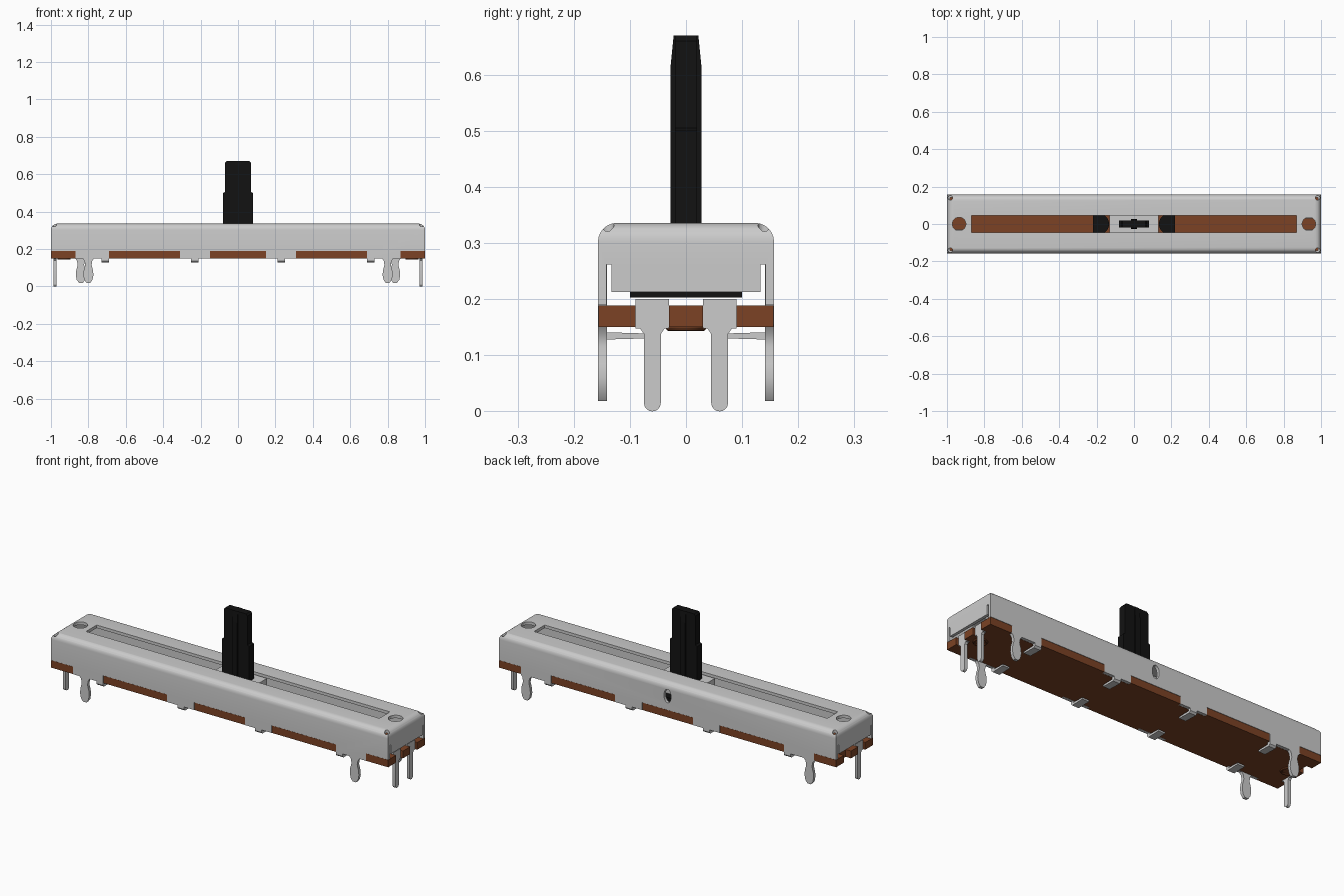
import bpy, bmesh
from math import pi, sin, cos, radians

if "Cube" in bpy.data.objects:
    bpy.data.objects.remove(bpy.data.objects["Cube"])


def material(name, rgb):
    m = bpy.data.materials.new(name)
    m.diffuse_color = (*rgb, 1)
    m.use_nodes = True
    m.node_tree.nodes["Principled BSDF"].inputs["Base Color"].default_value = m.diffuse_color
    return m


BROWN = material("brown_laminate", (0.2, 0.055, 0.018))
BLACK = material("black_plastic", (0.006, 0.006, 0.006))
PALE = material("pale_plastic", (0.85, 0.85, 0.85))


def finish(name, bm, mat=None):
    bmesh.ops.recalc_face_normals(bm, faces=bm.faces)
    me = bpy.data.meshes.new(name)
    bm.to_mesh(me)
    bm.free()
    ob = bpy.data.objects.new(name, me)
    bpy.context.collection.objects.link(ob)
    if mat:
        me.materials.append(mat)
    return ob


def prism(name, pts, axis, lo, hi, mat=None):
    """Extrude a 2D outline along an axis between lo and hi."""
    place = {"x": lambda a, b, d: (d, a, b),
             "y": lambda a, b, d: (a, d, b),
             "z": lambda a, b, d: (a, b, d)}[axis]
    bm = bmesh.new()
    f = bm.faces.new([bm.verts.new(place(a, b, lo)) for a, b in pts])
    ext = bmesh.ops.extrude_face_region(bm, geom=[f])["geom"]
    step = place(0, 0, hi - lo)
    bmesh.ops.translate(bm, vec=step, verts=[v for v in ext if isinstance(v, bmesh.types.BMVert)])
    return finish(name, bm, mat)


def box(name, x0, x1, y0, y1, z0, z1, mat=None):
    return prism(name, [(x0, y0), (x1, y0), (x1, y1), (x0, y1)], "z", z0, z1, mat)


def oval(cx, cy, rx, ry, n=24):
    return [(cx + rx * cos(2 * pi * i / n), cy + ry * sin(2 * pi * i / n)) for i in range(n)]


def apply_mod(ob, kind, **settings):
    m = ob.modifiers.new(kind.lower(), kind)
    for k, v in settings.items():
        setattr(m, k, v)
    bpy.context.view_layer.objects.active = ob
    bpy.ops.object.modifier_apply(modifier=m.name)


def cut(ob, cutter):
    cutter.hide_render = True
    apply_mod(ob, "BOOLEAN", object=cutter, operation="DIFFERENCE", solver="EXACT")
    bpy.data.objects.remove(cutter)


# Folded sheet metal cover: rounded top, open underneath
bm = bmesh.new()
bmesh.ops.create_cube(bm, size=1)
for v in bm.verts:
    v.co = (v.co.x * 2, v.co.y * 0.314, 0.336 if v.co.z > 0 else 0.15)
bm.faces.ensure_lookup_table()
bmesh.ops.delete(bm, geom=[f for f in bm.faces if f.normal.z < -0.5], context="FACES_ONLY")
top = [e for e in bm.edges if all(v.co.z > 0.3 for v in e.verts)]
bmesh.ops.bevel(bm, geom=top, offset=0.034, segments=6, profile=0.5, affect="EDGES")
cover = finish("metal_cover", bm)
# make sure the shell normals point outward before thickening
if max(cover.data.polygons, key=lambda p: p.center.z).normal.z < 0:
    cover.data.flip_normals()
apply_mod(cover, "SOLIDIFY", thickness=0.016, offset=-1, use_even_offset=True)

# Slot, round end holes, rear window
cut(cover, box("slot_cutter", -0.87, 0.87, -0.045, 0.045, 0.3, 0.4))
cut(cover, prism("window_cutter", oval(0, 0.265, 0.021, 0.036), "y", 0.1, 0.2))
for s in (-1, 1):
    cut(cover, prism("hole_cutter", oval(s * 0.935, 0, 0.036, 0.036), "z", 0.3, 0.4))
# Lower edge notches exposing the board, raised end flaps, corner slits
for a, b in ((-1.1, -0.87), (-0.69, -0.31), (-0.15, 0.15), (0.31, 0.69), (0.87, 1.1)):
    cut(cover, box("notch_cutter", a, b, -0.3, 0.3, 0.1, 0.19))
for s in (-1, 1):
    xs = sorted((s * 0.975, s * 1.1))
    cut(cover, box("flap_cutter", *xs, -0.134, 0.134, 0.1, 0.213))
    for t in (-1, 1):
        ys = sorted((t * 0.133, t * 0.1415))
        cut(cover, box("slit_cutter", *xs, *ys, 0.1, 0.262))
        cut(cover, prism("corner_cutter", oval(s * 0.982, t * 0.14, 0.012, 0.012, 16), "z", 0.29, 0.4))

# Laminate board with stepped edge and terminal notches
q = [(1, 0.03), (0.968, 0.03), (0.968, 0.09), (1, 0.09), (1, 0.156), (0.87, 0.156), (0.87, 0.14),
     (0.69, 0.14), (0.69, 0.156), (0.31, 0.156), (0.31, 0.14), (0.15, 0.14), (0.15, 0.156)]
half = q + [(-x, y) for x, y in reversed(q)]
board = prism("circuit_board", half + [(-x, -y) for x, y in half], "z", 0.15, 0.189, BROWN)

# Pressed eyelets under the board
for s in (-1, 1):
    bpy.ops.mesh.primitive_torus_add(major_radius=0.03, minor_radius=0.006, major_segments=24,
                                     minor_segments=8, location=(s * 0.93, 0, 0.149))
    bpy.context.object.name = "board_eyelet"
    bpy.context.object.data.materials.append(BROWN)

# Solder terminals: two on one end, one on the other
tip = [(0.015 * cos(a), 0.015 + 0.015 * sin(a)) for a in (radians(180 + 22.5 * i) for i in range(9))]
blade = [(-0.03, 0.2), (-0.03, 0.148), (-0.022, 0.148), (-0.015, 0.138)] + tip + \
        [(0.015, 0.138), (0.022, 0.148), (0.03, 0.148), (0.03, 0.2)]
for s, yc in ((1, -0.06), (1, 0.06), (-1, -0.06)):
    lo, hi = sorted((s * 0.97, s * 0.986))
    prism("terminal_leg", [(yc + y, z) for y, z in blade], "x", lo, hi)
    lo, hi = sorted((s * 0.87, s * 0.975))
    box("terminal_pad", lo, hi, yc - 0.03, yc + 0.03, 0.189, 0.2)

# Snap-in mounting legs and bent clamp tabs along both long sides
edge = [(0.035, 0.155), (0.021, 0.138), (0.017, 0.115), (0.025, 0.085), (0.027, 0.06),
        (0.022, 0.035), (0.01, 0.019)]
snap = edge + [(-x, z) for x, z in reversed(edge)]
for t in (-1, 1):
    ys = sorted((t * 0.141, t * 0.157))
    for s in (-1, 1):
        xc = s * (0.80 if t < 0 else 0.84)
        prism("snap_leg", [(xc + x, z) for x, z in snap], "y", *ys)
        for xm in (0.23, 0.71):
            tab = [(t * 0.157, 0.155), (t * 0.157, 0.137), (t * 0.148, 0.128), (t * 0.075, 0.13),
                   (t * 0.075, 0.139), (t * 0.141, 0.141), (t * 0.141, 0.155)]
            prism("clamp_tab", tab, "x", s * xm - 0.02, s * xm + 0.02)

# Sliding carriage inside the cover
box("carriage_base", -0.13, 0.13, -0.1, 0.1, 0.203, 0.225, BLACK)
box("carriage_block", -0.13, 0.13, -0.06, 0.06, 0.225, 0.312, PALE)
for s in (-1, 1):
    pad = [(s * 0.22, -0.1), (s * 0.22, 0.1)] + \
          [(s * (0.175 - 0.042 * sin(a)), 0.05 * cos(a)) for a in (pi * i / 12 for i in range(13))]
    prism("wiper_pad", pad, "z", 0.203, 0.23, BLACK)

# Lever: slab with narrower upper part, plus a central rib tapering at the top
slab = [(0.08, 0.22), (0.08, 0.5), (0.07, 0.505), (0.07, 0.66), (0.062, 0.67)]
prism("lever_slab", slab + [(-x, z) for x, z in reversed(slab)], "y", -0.02, 0.02, BLACK)
rib = [(0.028, 0.22), (0.028, 0.61), (0.022, 0.67)]
prism("lever_rib", rib + [(-y, z) for y, z in reversed(rib)], "x", -0.015, 0.015, BLACK)

# Smooth the bends, keep the folds sharp
bpy.ops.object.select_all(action="SELECT")
bpy.context.view_layer.objects.active = cover
bpy.ops.object.shade_smooth_by_angle(angle=radians(30))
